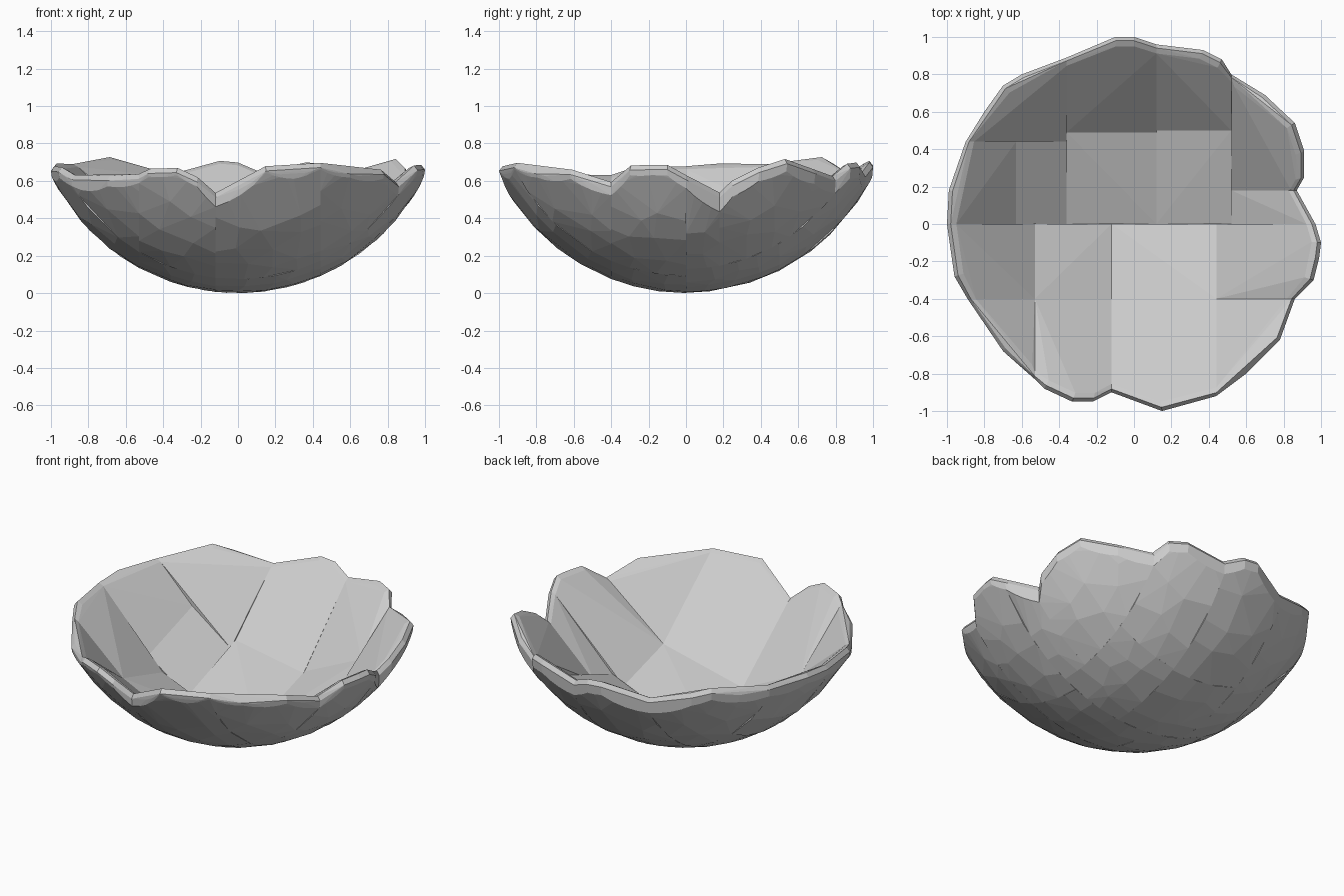
import bpy, bmesh, math, random

random.seed(4)
if "Cube" in bpy.data.objects:
    bpy.data.objects.remove(bpy.data.objects["Cube"], do_unlink=True)

SPHERE = 1.11      # radius of the outer curve
STEP = 0.14        # facet size

stone = bpy.data.materials.new("stone grey")
stone.use_nodes = True
GREY = (0.6, 0.6, 0.6, 1)
stone.diffuse_color = GREY
stone.node_tree.nodes["Principled BSDF"].inputs["Base Color"].default_value = GREY

# Lobed outline of the lip, counter-clockwise
OUTLINE = [(1, -.1), (.97, 0), (.87, .18), (.91, .25), (.91, .39), (.86, .54),
           (.7, .69), (.52, .8), (.47, .88), (.37, .93), (.12, .96), (0, 1),
           (-.1, 1), (-.36, .89), (-.6, .8), (-.7, .74), (-.8, .6), (-.9, .44),
           (-.99, .18), (-1, 0), (-.96, -.28), (-.89, -.4), (-.7, -.68),
           (-.53, -.83), (-.48, -.88), (-.33, -.95), (-.22, -.95), (-.12, -.9),
           (.15, -1), (.3, -.95), (.44, -.92), (.6, -.8), (.78, -.62),
           (.86, -.4), (.96, -.3), (.99, -.18)]

# Convex chunks: name, x range, y range
E = 1.1
CHUNKS = [("back_left_wall", -E, -.36, .44, E),
          ("left_wall", -E, -.63, 0, .44),
          ("left_floor", -.63, -.36, 0, .44),
          ("back_wall", -.36, .12, .49, E),
          ("back_floor", -.36, .12, 0, .49),
          ("back_right_wall", .12, .52, .5, E),
          ("back_right_floor", .12, .52, 0, .5),
          ("right_back_lobe", .52, E, .18, E),
          ("right_side_lobe", .52, E, 0, .18),
          ("front_left_wall", -.53, -.12, -E, -.4),
          ("front_left_floor", -.53, -.12, -.4, 0),
          ("front_wall", -.12, .44, -E, -.4),
          ("front_floor", -.12, .44, -.4, 0),
          ("front_right_corner", .44, E, -E, -.4),
          ("right_wall", .44, E, -.4, 0),
          ("left_front_wall", -E, -.53, -.4, 0),
          ("left_front_corner", -E, -.53, -E, -.4)]


def outer_z(x, y):
    return SPHERE - math.sqrt(max(0, SPHERE ** 2 - x * x - y * y))


def wall(x, y):
    """Shell thickness, growing from the middle of the floor outwards."""
    return max(.05, .22 * math.hypot(x, y) - .025)


def lip_height(x, y):
    """Lip rise over the outer curve: more at the back and in the notches."""
    return .05 + .02 * y + .35 * (1 - math.hypot(x, y))


def rim_points():
    """Outline with extra points along every side."""
    pts = []
    for (ax, ay), (bx, by) in zip(OUTLINE, OUTLINE[1:] + OUTLINE[:1]):
        for i in range(4):
            t = i / 4
            pts.append((ax + (bx - ax) * t, ay + (by - ay) * t))
    return pts


def inside(x, y):
    """Even-odd test against the outline, drawn in slightly."""
    x, y, odd = x / .985, y / .985, False
    for (ax, ay), (bx, by) in zip(OUTLINE, OUTLINE[1:] + OUTLINE[:1]):
        if (ay > y) != (by > y) and x < ax + (y - ay) * (bx - ax) / (by - ay):
            odd = not odd
    return odd


def spaced(lo, hi):
    """Even positions from lo to hi, each with a flag for the two ends."""
    n = max(2, round((hi - lo) / STEP))
    return [(lo, True)] + [(lo + (hi - lo) * i / n, False) for i in range(1, n)] + [(hi, True)]


def shift(value, scale, lo, hi):
    """Scale a coordinate, but hold it on a cut it already touches."""
    for cut in (lo, hi):
        if abs(value - cut) < .004:
            return cut
    return min(max(value * scale, lo), hi)


RIM = rim_points()


def chunk(name, x0, x1, y0, y1):
    pts = []
    # Outer curve, jittered inside, with the shell thickness at its cuts
    for x, edge_x in spaced(x0, x1):
        for y, edge_y in spaced(y0, y1):
            px = x if edge_x else x + random.uniform(-.04, .04)
            py = y if edge_y else y + random.uniform(-.04, .04)
            if inside(px, py):
                z = outer_z(px, py)
                pts.append((px, py, z))
                if (edge_x or edge_y) and math.hypot(px, py) < .78:
                    pts.append((px, py, z + wall(px, py)))
    # Rounded lip
    for x, y in RIM:
        if not (x0 - .004 <= x <= x1 + .004 and y0 - .004 <= y <= y1 + .004):
            continue
        z, lip = outer_z(x, y), lip_height(x, y)
        for scale, lift in ((.95, lip - .015), (.98, lip), (1, lip - .025), (.995, -.01)):
            pts.append((shift(x, scale, x0, x1), shift(y, scale, y0, y1), z + lift))
    bm = bmesh.new()
    for p in pts:
        bm.verts.new(p)
    bmesh.ops.remove_doubles(bm, verts=bm.verts, dist=.001)
    bmesh.ops.convex_hull(bm, input=bm.verts)
    loose = [v for v in bm.verts if not v.link_faces]
    bmesh.ops.delete(bm, geom=loose, context='VERTS')
    bmesh.ops.dissolve_limit(bm, angle_limit=math.radians(2),
                             verts=bm.verts, edges=bm.edges)
    bmesh.ops.recalc_face_normals(bm, faces=bm.faces)
    mesh = bpy.data.meshes.new(name)
    bm.to_mesh(mesh)
    bm.free()
    mesh.materials.append(stone)
    bpy.context.collection.objects.link(bpy.data.objects.new(name, mesh))


for spec in CHUNKS:
    chunk(*spec)
